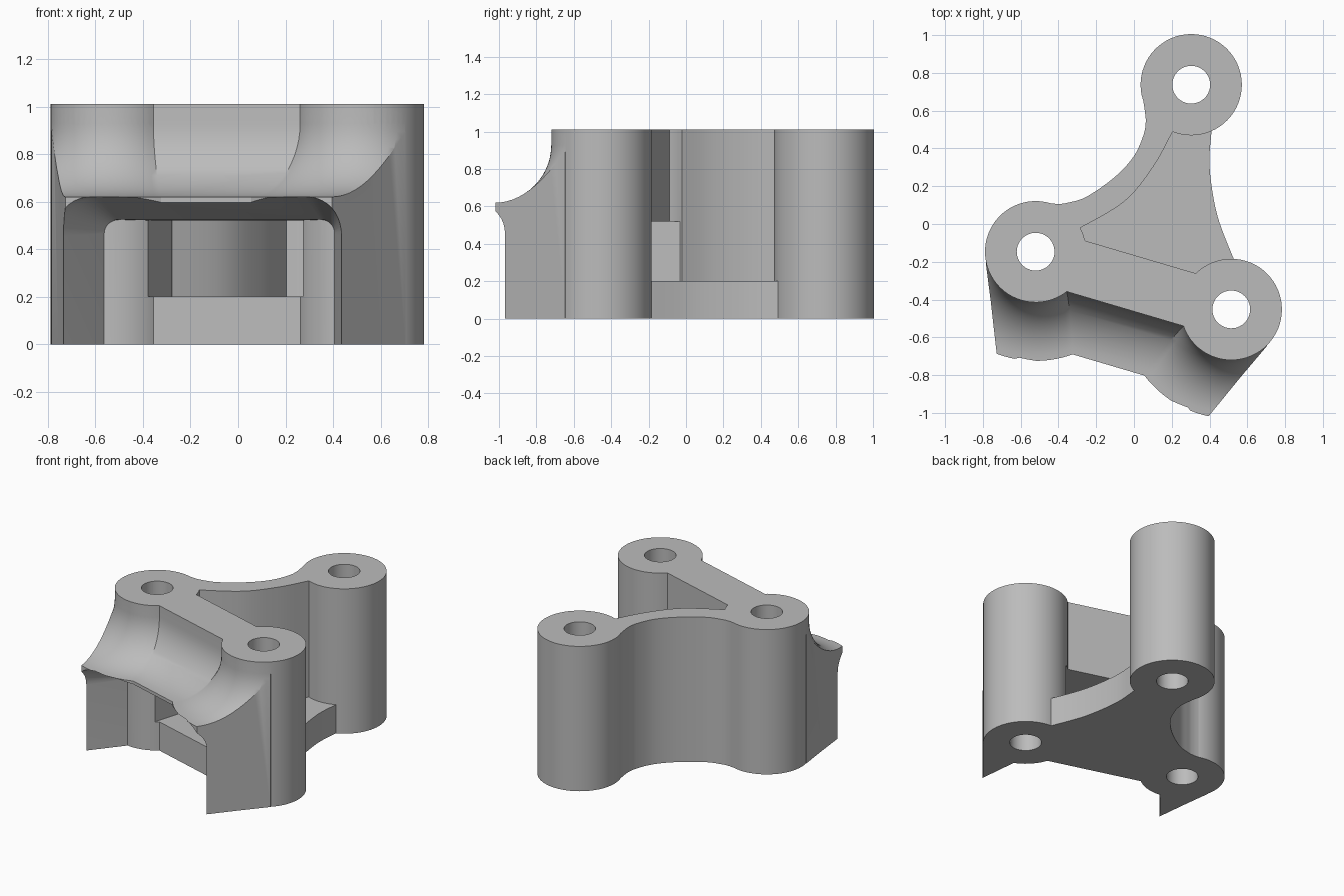
import bpy, bmesh
from math import sin, cos, pi, sqrt, atan2, radians
from mathutils import Matrix, Vector

cube = bpy.data.objects.get("Cube")
if cube:
    bpy.data.objects.remove(cube, do_unlink=True)

TOP, FLOOR, CEIL = 1.01, 0.2, 0.52
R, HOLE = 0.268, 0.1
SIDE, FRONT = 0.54, -0.288
BOSSES = [(-SIDE, FRONT), (SIDE, FRONT), (0, 0.793)]
FACE = -0.444          # plane of the front wall
FLARE = 0.31           # radius of the flared hood

grey = bpy.data.materials.new("plain_grey")
grey.diffuse_color = (0.5, 0.5, 0.5, 1)
grey.use_nodes = True
grey.node_tree.nodes["Principled BSDF"].inputs["Base Color"].default_value = (0.5, 0.5, 0.5, 1)


def loft(name, rings):
    """Closed solid through rings that have equal point counts."""
    bm = bmesh.new()
    loops = [[bm.verts.new(p) for p in ring] for ring in rings]
    for a, b in zip(loops, loops[1:]):
        for i in range(len(a)):
            j = (i + 1) % len(a)
            bm.faces.new((a[i], a[j], b[j], b[i]))
    bm.faces.new(loops[0])
    bm.faces.new(loops[-1])
    bmesh.ops.recalc_face_normals(bm, faces=bm.faces)
    mesh = bpy.data.meshes.new(name)
    bm.to_mesh(mesh)
    bm.free()
    mesh.materials.append(grey)
    obj = bpy.data.objects.new(name, mesh)
    bpy.context.collection.objects.link(obj)
    return obj


def prism(name, outline, z0, z1):
    return loft(name, [[(x, y, z) for x, y in outline] for z in (z0, z1)])


def box(name, half, y0, y1, z0, z1):
    return prism(name, [(-half, y0), (half, y0), (half, y1), (-half, y1)], z0, z1)


def cylinder(name, centre, r, z0, z1, n=64):
    return prism(name, [(centre[0] + r * cos(2 * pi * i / n),
                         centre[1] + r * sin(2 * pi * i / n)) for i in range(n)], z0, z1)


def combine(target, tool, operation):
    mod = target.modifiers.new("combine", "BOOLEAN")
    mod.operation, mod.solver, mod.object = operation, "EXACT", tool
    bpy.context.view_layer.objects.active = target
    bpy.ops.object.modifier_apply(modifier=mod.name)
    bpy.data.objects.remove(tool, do_unlink=True)


def curve(points, steps=6):
    """Smooth curve through a few points."""
    p = [Vector(q) for q in points]
    p = [2 * p[0] - p[1]] + p + [2 * p[-1] - p[-2]]
    out = []
    for a, b, c, d in zip(p, p[1:], p[2:], p[3:]):
        for k in range(steps):
            t = k / steps
            out.append(tuple(0.5 * (2 * b + (c - a) * t + (2 * a - 5 * b + 4 * c - d) * t * t
                                    + (3 * b - a - 3 * c + d) * t ** 3)))
    return out + [tuple(p[-2])]


# Three bosses, with the front pair notched by the window
body = cylinder("mounting_bracket", BOSSES[0], R, 0, TOP)
for c in BOSSES[1:]:
    combine(body, cylinder("boss", c, R, 0, TOP), "UNION")
combine(body, box("window_cutter", 0.34, -0.7, -0.1, FLOOR, CEIL), "DIFFERENCE")

# Floor plate with one concave open edge
open_edge = curve([(0.52, -0.08), (0.48, -0.032), (0.326, 0.172), (0.217, 0.401),
                   (0.175, 0.576), (0.16, 0.64)])
floor = [(-0.36, FACE), (0.36, FACE), (SIDE, FRONT)] + open_edge + [
    BOSSES[2], (-0.13, 0.35), (-0.3, 0.06), (-SIDE, FRONT)]
combine(body, prism("floor_plate", floor, 0, FLOOR), "UNION")

# Curved back wall
outer = curve([(-0.546, -0.022), (-0.496, -0.011), (-0.45, 0.009), (-0.363, 0.068),
               (-0.249, 0.211), (-0.184, 0.345), (-0.167, 0.465), (-0.175, 0.536),
               (-0.197, 0.592), (-0.222, 0.646)])
inner = curve([(-0.02, 0.56), (-0.026, 0.517), (-0.071, 0.316), (-0.164, 0.101),
               (-0.349, -0.1), (-0.4, -0.14)])
wall = outer + [BOSSES[2]] + inner + [(-SIDE, FRONT + 0.05)]
combine(body, prism("back_wall", wall, 0, TOP), "UNION")

# Front wall above the window
combine(body, box("front_wall", 0.42, FACE + 0.014, -0.158, CEIL, TOP), "UNION")


# Flared hood: the front outline is offset outward as it descends
def hood_ring(z, d):
    r = R + d
    crease = SIDE - sqrt(r * r - (FRONT - FACE + d) ** 2)
    edge = 0.78
    start = atan2(FACE - d - FRONT, crease - SIDE)
    end = atan2(-sqrt(r * r - (edge - SIDE) ** 2), edge - SIDE)
    n = 20
    right = []
    for i in range(n + 1):
        a = start + (end - start) * i / n
        right.append((SIDE + r * cos(a), FRONT + r * sin(a)))
    left = [(-x, y) for x, y in reversed(right)]
    return [(x, y, z) for x, y in left + right + [(edge, -0.25), (-edge, -0.25)]]


levels = [(0, FLARE)]
for i in range(15):
    t = pi / 2 * (1 - i / 14)
    levels.append((0.93 - FLARE * sin(t), FLARE * (1 - cos(t))))
levels.append((TOP, 0))
hood = loft("hood", [hood_ring(z, d) for z, d in levels])

# Slanted cheeks of the hood
cheek = [(0.52, -1.0), (0.575, -0.887), (0.61, -0.805), (0.69, -0.615), (0.776, -0.42), (0.6, -0.2)]
clip = cheek + [(-x, y) for x, y in reversed(cheek)]
combine(hood, prism("cheek_cutter", clip, -0.1, TOP + 0.1), "INTERSECT")


# Rounded cavity that widens toward the front
def cavity_ring(y, half, top, r, n=10):
    right = [(half, y, -0.1)]
    for i in range(n + 1):
        a = pi / 2 * i / n
        right.append((half - r + r * cos(a), y, top - r + r * sin(a)))
    return right + [(-x, y, z) for x, y, z in reversed(right)]


cavity = loft("cavity_cutter", [
    cavity_ring(-0.2, 0.44, CEIL, 0.05), cavity_ring(-0.43, 0.46, CEIL, 0.05),
    cavity_ring(-0.557, 0.507, 0.525, 0.06), cavity_ring(-0.81, 0.612, 0.618, 0.16),
    cavity_ring(-1.0, 0.69, 0.63, 0.18)])
combine(hood, cavity, "DIFFERENCE")
combine(body, hood, "UNION")

# Bolt holes
for c in BOSSES:
    combine(body, cylinder("hole_cutter", c, HOLE, -0.1, TOP + 0.1, 48), "DIFFERENCE")

# Final placement and shading
body.data.transform(Matrix.Translation((0.0786, -0.0232, 0)) @ Matrix.Rotation(radians(-16.44), 4, "Z"))
for obj in bpy.context.selected_objects:
    obj.select_set(False)
body.select_set(True)
bpy.context.view_layer.objects.active = body
bpy.ops.object.shade_smooth_by_angle(angle=radians(30))
